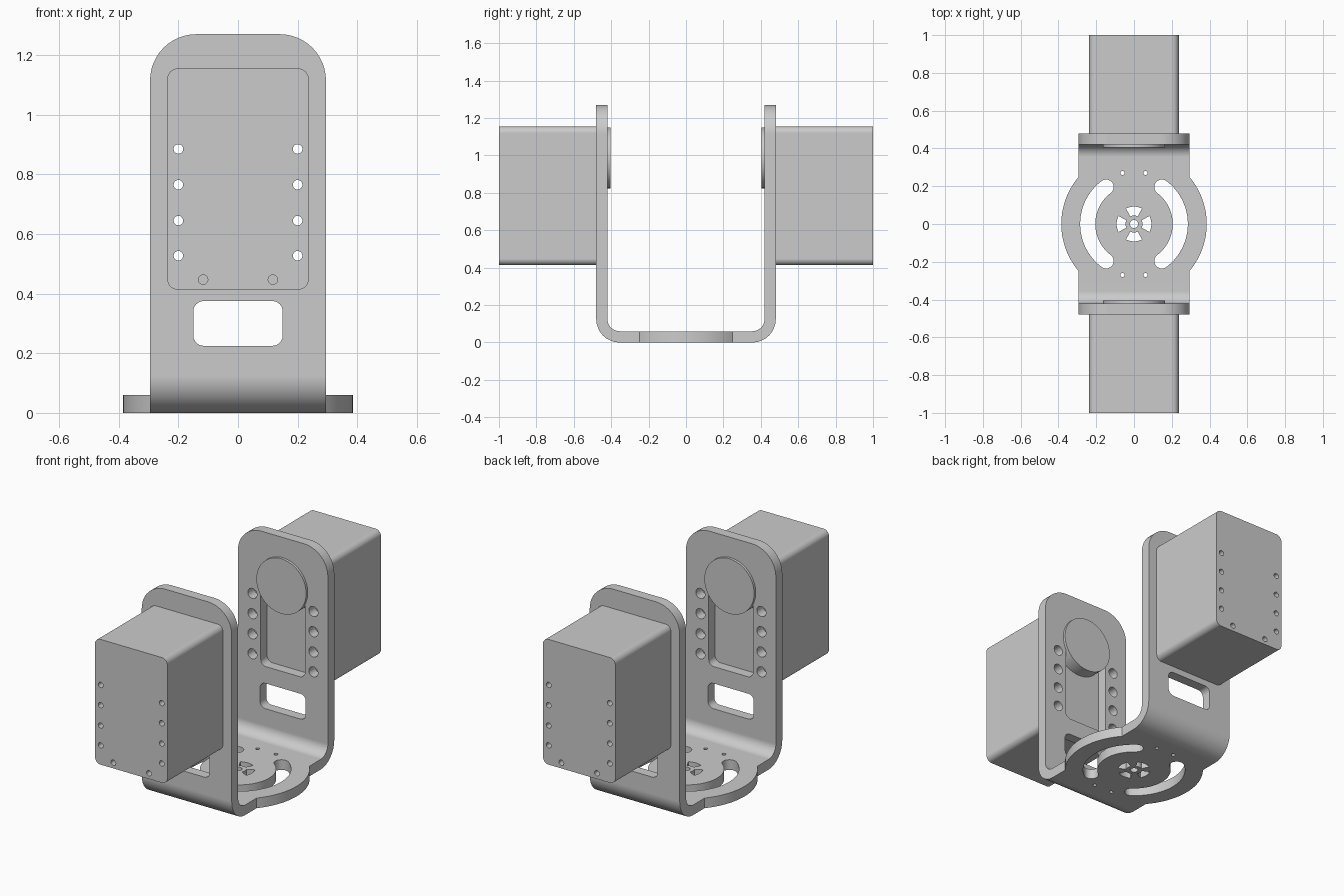
import bpy, bmesh
from math import sin, cos, pi, radians, acos
from mathutils import Vector

cube = bpy.data.objects.get("Cube")
if cube:
    bpy.data.objects.remove(cube, do_unlink=True)

grey = bpy.data.materials.new("light grey")
grey.use_nodes = True
grey.diffuse_color = (0.6, 0.6, 0.6, 1)
grey.node_tree.nodes["Principled BSDF"].inputs["Base Color"].default_value = (0.6, 0.6, 0.6, 1)


# ---- outline helpers ----
def arc(u, v, r, a0, a1, n):
    steps = [radians(a0 + (a1 - a0) * i / n) for i in range(n + 1)]
    return [(u + r * cos(a), v + r * sin(a)) for a in steps]


def circle(u, v, r, n=24):
    return arc(u, v, r, 0, 360, n)[:-1]


def fillet(corners, n=8):
    """Right-angled outline from (u, v, radius) corners."""
    pts = []
    for i, (u, v, r) in enumerate(corners):
        c = Vector((u, v))
        if not r:
            pts.append((u, v))
            continue
        d1 = (Vector(corners[i - 1][:2]) - c).normalized()
        d2 = (Vector(corners[(i + 1) % len(corners)][:2]) - c).normalized()
        for k in range(n + 1):
            t = pi / 2 * k / n
            pts.append(tuple(c + r * (d1 * (1 - sin(t)) + d2 * (1 - cos(t)))))
    return pts


def rounded_rect(w, v0, v1, r):
    return fillet([(-w, v0, r), (w, v0, r), (w, v1, r), (-w, v1, r)])


def prism(bm, pts, axis, a, b):
    """Extrude an outline along an axis from a to b."""
    place = {"x": lambda u, v, w: (w, u, v),
             "y": lambda u, v, w: (u, w, v),
             "z": lambda u, v, w: (u, v, w)}[axis]
    low = [bm.verts.new(place(u, v, a)) for u, v in pts]
    high = [bm.verts.new(place(u, v, b)) for u, v in pts]
    bm.faces.new(low)
    bm.faces.new(high)
    for i in range(len(pts)):
        bm.faces.new((low[i - 1], low[i], high[i], high[i - 1]))


def make(name, bm):
    bmesh.ops.recalc_face_normals(bm, faces=bm.faces)
    mesh = bpy.data.meshes.new(name)
    bm.to_mesh(mesh)
    bm.free()
    mesh.materials.append(grey)
    ob = bpy.data.objects.new(name, mesh)
    bpy.context.collection.objects.link(ob)
    return ob


def select(ob):
    bpy.ops.object.select_all(action="DESELECT")
    ob.select_set(True)
    bpy.context.view_layer.objects.active = ob


def combine(ob, tool, operation):
    select(ob)
    mod = ob.modifiers.new(operation.lower(), "BOOLEAN")
    mod.object, mod.operation, mod.solver = tool, operation, "EXACT"
    bpy.ops.object.modifier_apply(modifier=mod.name)
    bpy.data.objects.remove(tool, do_unlink=True)


def finish(ob):
    select(ob)
    bpy.ops.object.shade_smooth_by_angle(angle=radians(35))
    mod = ob.modifiers.new("clean shading", "WEIGHTED_NORMAL")
    mod.keep_sharp = True


SCREW_Z = (0.885, 0.765, 0.645, 0.527)

# ---- U-shaped bracket with rounded wall tops ----
half, top = 0.295, 1.27
bm = bmesh.new()
prism(bm, fillet([(-0.48, 0, 0.125), (0.48, 0, 0.125), (0.48, top, 0), (0.42, top, 0),
                  (0.42, 0.06, 0.065), (-0.42, 0.06, 0.065), (-0.42, top, 0),
                  (-0.48, top, 0)]), "x", -half, half)
corners = [e for e in bm.edges
           if all(v.co.z > top - 0.001 for v in e.verts)
           and abs(e.verts[0].co.x - e.verts[1].co.x) < 0.001]
bmesh.ops.bevel(bm, geom=corners, offset=0.155, segments=12, profile=0.5, affect="EDGES")
bracket = make("bracket", bm)

# Round ears on both sides of the base
bm = bmesh.new()
ear = 90 - 90 + acos(0.25 / 0.385) * 180 / pi
for turn in (0, 180):
    prism(bm, arc(0, 0, 0.385, turn - ear, turn + ear, 32), "z", 0, 0.06)
combine(bracket, make("ears", bm), "UNION")

# Openings of the bracket
bm = bmesh.new()
prism(bm, rounded_rect(0.15, 0.225, 0.375, 0.035), "y", -0.6, 0.6)
prism(bm, fillet([(-0.145, 0.475, 0.035), (0.145, 0.475, 0.035)]
                 + [(u, v, 0) for u, v in arc(0, 0.987, 0.145, 0, 180, 20)]), "y", -0.6, 0.6)
for x in (-0.2, 0.2):
    for z in SCREW_Z:
        prism(bm, circle(x, z, 0.03), "y", -0.6, 0.6)
for turn in (0, 180):
    # curved slot with round ends
    a0, a1, r, w = turn - 53, turn + 53, 0.245, 0.04
    e0, e1 = ((r * cos(radians(a)), r * sin(radians(a))) for a in (a0, a1))
    prism(bm, arc(0, 0, r + w, a0, a1, 28) + arc(*e1, w, a1, a1 + 180, 10)[1:]
          + arc(0, 0, r - w, a1, a0, 28)[1:] + arc(*e0, w, a0 + 180, a0 + 360, 10)[1:-1],
          "z", -0.1, 0.1)
for x in (-0.06, 0.06):
    for y in (-0.27, 0.27):
        prism(bm, circle(x, y, 0.011, 16), "z", -0.1, 0.1)
prism(bm, circle(0, 0, 0.022), "z", -0.1, 0.1)
for turn in (0, 90, 180, 270):
    prism(bm, arc(0, 0, 0.092, turn - 27, turn + 27, 8)
          + arc(0, 0, 0.045, turn + 27, turn - 27, 8), "z", -0.1, 0.1)
combine(bracket, make("openings", bm), "DIFFERENCE")
finish(bracket)

# ---- Motors outside the walls, with output discs facing inward ----
for side, s in (("front", -1), ("back", 1)):
    bm = bmesh.new()
    prism(bm, rounded_rect(0.237, 0.413, 1.155, 0.035), "y", s * 0.48, s * 1.0)
    motor = make(side + "_motor", bm)

    bm = bmesh.new()
    for x in (-1, 1):
        for z in SCREW_Z:
            prism(bm, circle(x * 0.2, z, 0.016, 20), "y", s * 0.4, s * 1.1)
        prism(bm, circle(x * 0.117, 0.447, 0.016, 20), "y", s * 0.9, s * 1.1)
    combine(motor, make("screw_holes", bm), "DIFFERENCE")
    finish(motor)

    bm = bmesh.new()
    prism(bm, circle(0, 0.987, 0.163, 64), "y", s * 0.405, s * 0.48)
    finish(make(side + "_output_disc", bm))
